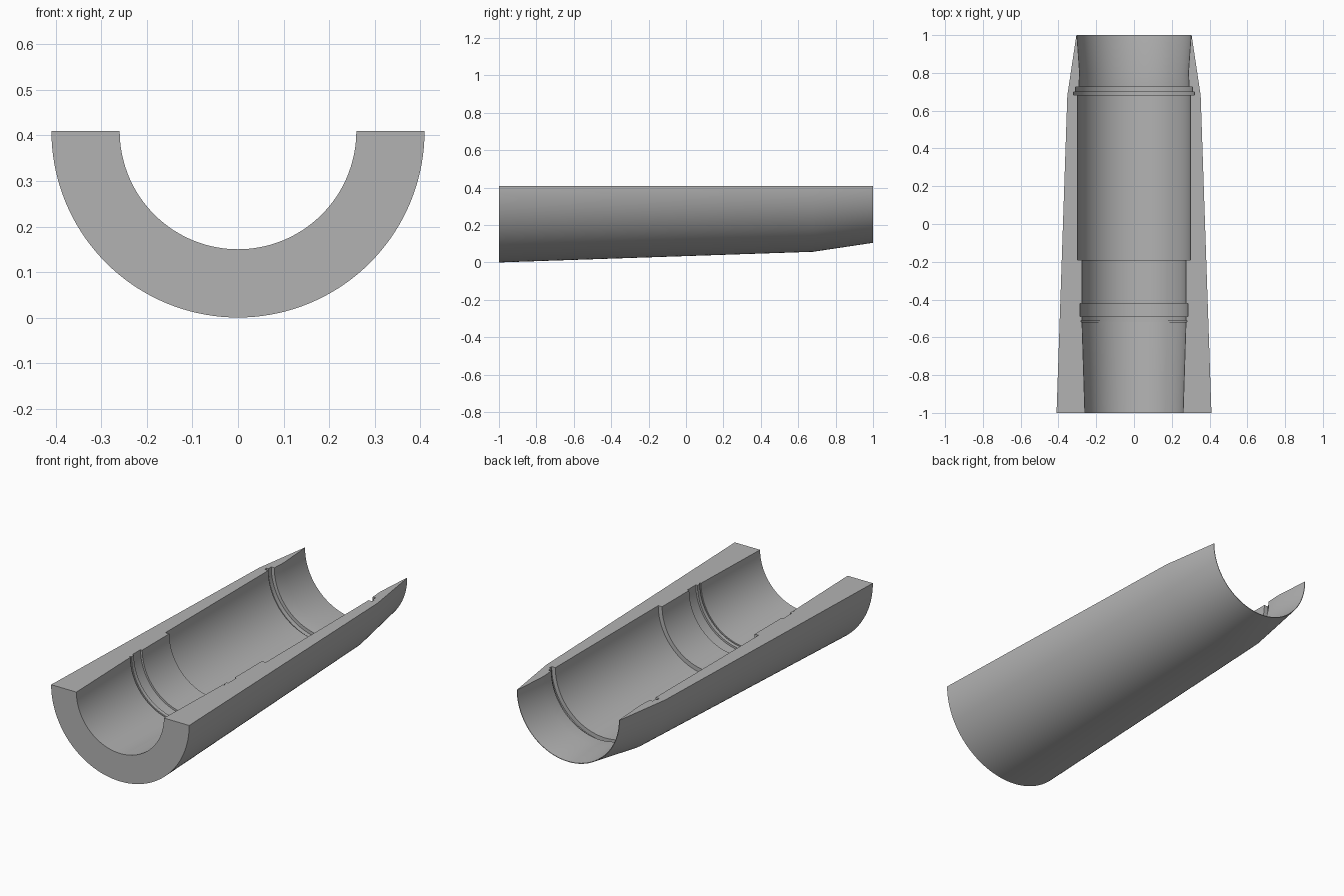
import bpy
import bmesh
import math

cube = bpy.data.objects.get("Cube")
if cube:
    bpy.data.objects.remove(cube, do_unlink=True)

AXIS_Z = 0.41
SEGMENTS = 72

# Grey material
grey = bpy.data.materials.new("plain_grey")
grey.use_nodes = True
colour = (0.45, 0.45, 0.45, 1)
grey.diffuse_color = colour
grey.node_tree.nodes["Principled BSDF"].inputs["Base Color"].default_value = colour

# Wall section as (radius, y): tapered outside, then the stepped bore from back to front
outside = [(0.41, -1), (0.353, 0.68), (0.305, 1)]
back_mouth = [(0.302, 1), (0.288, 0.8), (0.292, 0.725)]
back_groove = [(0.31, 0.725), (0.31, 0.7), (0.32, 0.7), (0.32, 0.683), (0.298, 0.683)]
main_bore = [(0.298, -0.19), (0.275, -0.19)]
collar = [(0.275, -0.42), (0.285, -0.42), (0.285, -0.49), (0.275, -0.49)]
front_groove = [(0.275, -0.511), (0.281, -0.511), (0.281, -0.52), (0.275, -0.52)]
front_mouth = [(0.26, -1)]
section = outside + back_mouth + back_groove + main_bore + collar + front_groove + front_mouth

# Half turn of the section about the long axis
bm = bmesh.new()
start = [bm.verts.new((r, y, AXIS_Z)) for r, y in section]
edges = [bm.edges.new((a, b)) for a, b in zip(start, start[1:] + start[:1])]
turn = bmesh.ops.spin(bm, geom=start + edges, cent=(0, 0, AXIS_Z), axis=(0, 1, 0),
                      angle=math.pi, steps=SEGMENTS)

# Flat split faces along both rims
end_edges = [e for e in turn["geom_last"] if isinstance(e, bmesh.types.BMEdge)]
for rim in (edges, end_edges):
    bmesh.ops.contextual_create(bm, geom=rim)
bmesh.ops.recalc_face_normals(bm, faces=bm.faces)

mesh = bpy.data.meshes.new("half_sleeve")
bm.to_mesh(mesh)
bm.free()
mesh.materials.append(grey)
sleeve = bpy.data.objects.new("half_sleeve", mesh)
bpy.context.collection.objects.link(sleeve)

# Smooth curved walls, sharp steps and rims
bpy.ops.object.select_all(action="DESELECT")
sleeve.select_set(True)
bpy.context.view_layer.objects.active = sleeve
bpy.ops.object.shade_smooth_by_angle(angle=math.radians(20))
